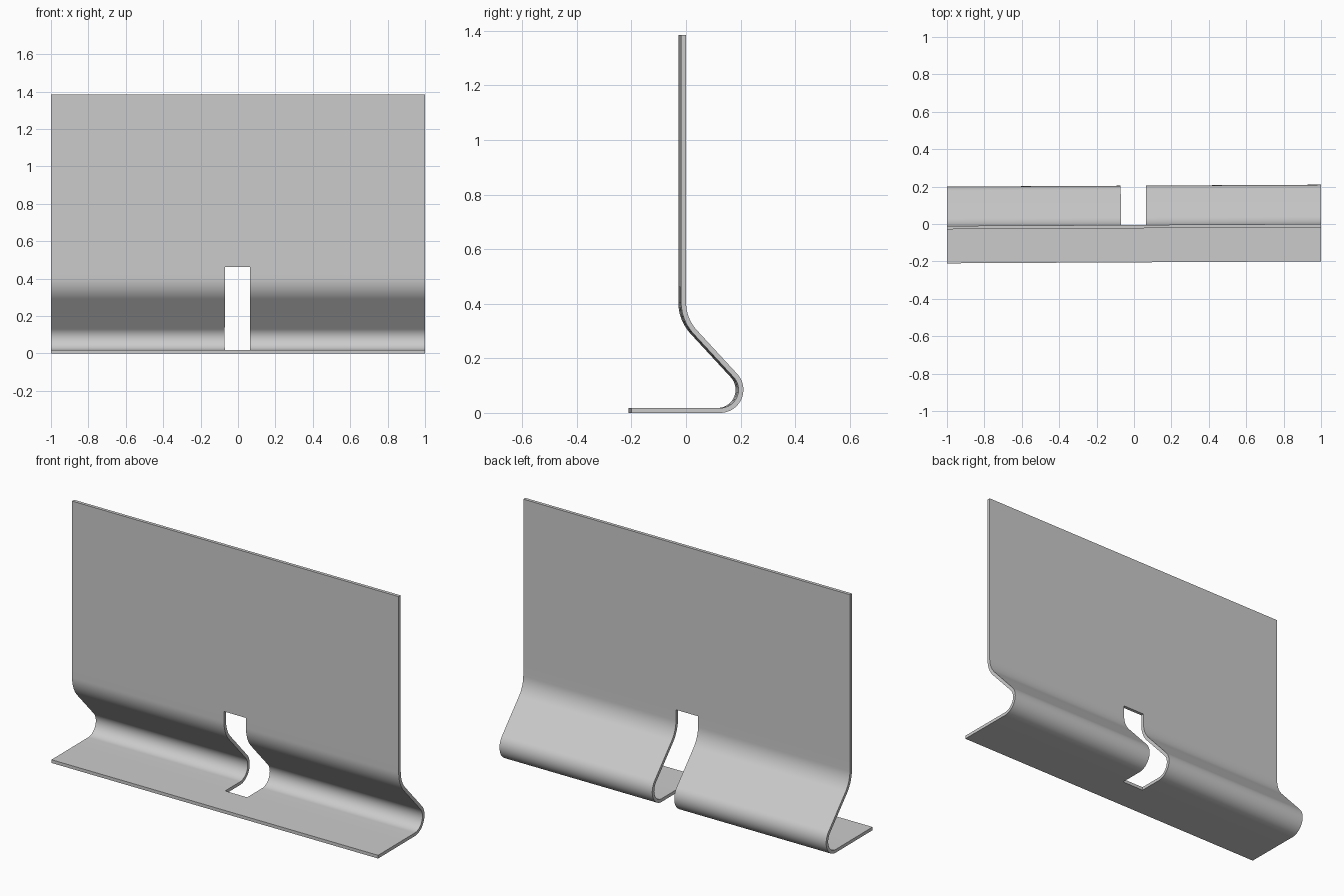
import bpy, bmesh
from math import sin, cos, radians

if "Cube" in bpy.data.objects:
    bpy.data.objects.remove(bpy.data.objects["Cube"])

T = 0.018                      # sheet thickness
SLANT = radians(42.7)          # normal direction of the sloped web


def arc(cy, cz, r, a0, a1, n):
    return [(cy + r * cos(a0 + (a1 - a0) * i / n),
             cz + r * sin(a0 + (a1 - a0) * i / n)) for i in range(n + 1)]


# Mid-surface profile (y, z): foot, lower bend, sloped web, upper bend, upright
cy, cz, r = 0.12, 0.085, 0.085 - T / 2
lower = arc(cy, cz, r, radians(-90), SLANT, 18)
wall_y, bend_z = -0.014, 0.405
ny, nz = cos(SLANT), sin(SLANT)
r2 = (ny * (wall_y - cy) + nz * (bend_z - cz) - r) / (1 - ny)
upper = arc(wall_y + r2, bend_z, r2, SLANT + radians(180), radians(180), 12)
profile = [(-0.205, T / 2), (-0.013, T / 2)] + lower + upper + [(wall_y, 0.463), (wall_y, 1.385)]
slot_rows = range(1, len(profile) - 2)

# Sheet as a grid of strips, leaving the centre strip open for the slot
xs = [-1.0, -0.07, 0.065, 1.0]
bm = bmesh.new()
grid = [[bm.verts.new((x, y, z)) for x in xs] for y, z in profile]
for i in range(len(profile) - 1):
    for j in range(len(xs) - 1):
        if j == 1 and i in slot_rows:
            continue
        bm.faces.new((grid[i][j], grid[i][j + 1], grid[i + 1][j + 1], grid[i + 1][j]))
loose = [v for v in bm.verts if not v.link_faces]
bmesh.ops.delete(bm, geom=loose, context='VERTS')
mesh = bpy.data.meshes.new("bent_sheet_bracket")
bm.to_mesh(mesh)
bm.free()
bracket = bpy.data.objects.new("bent_sheet_bracket", mesh)
bpy.context.collection.objects.link(bracket)
bracket.rotation_euler.z = radians(0.3)   # slight skew seen from above

# Sheet thickness and smooth bends
bpy.context.view_layer.objects.active = bracket
bracket.select_set(True)
solid = bracket.modifiers.new("thickness", 'SOLIDIFY')
solid.thickness = T
solid.offset = 0
solid.use_even_offset = True
bpy.ops.object.modifier_apply(modifier=solid.name)
bpy.ops.object.shade_smooth_by_angle(angle=radians(30))
